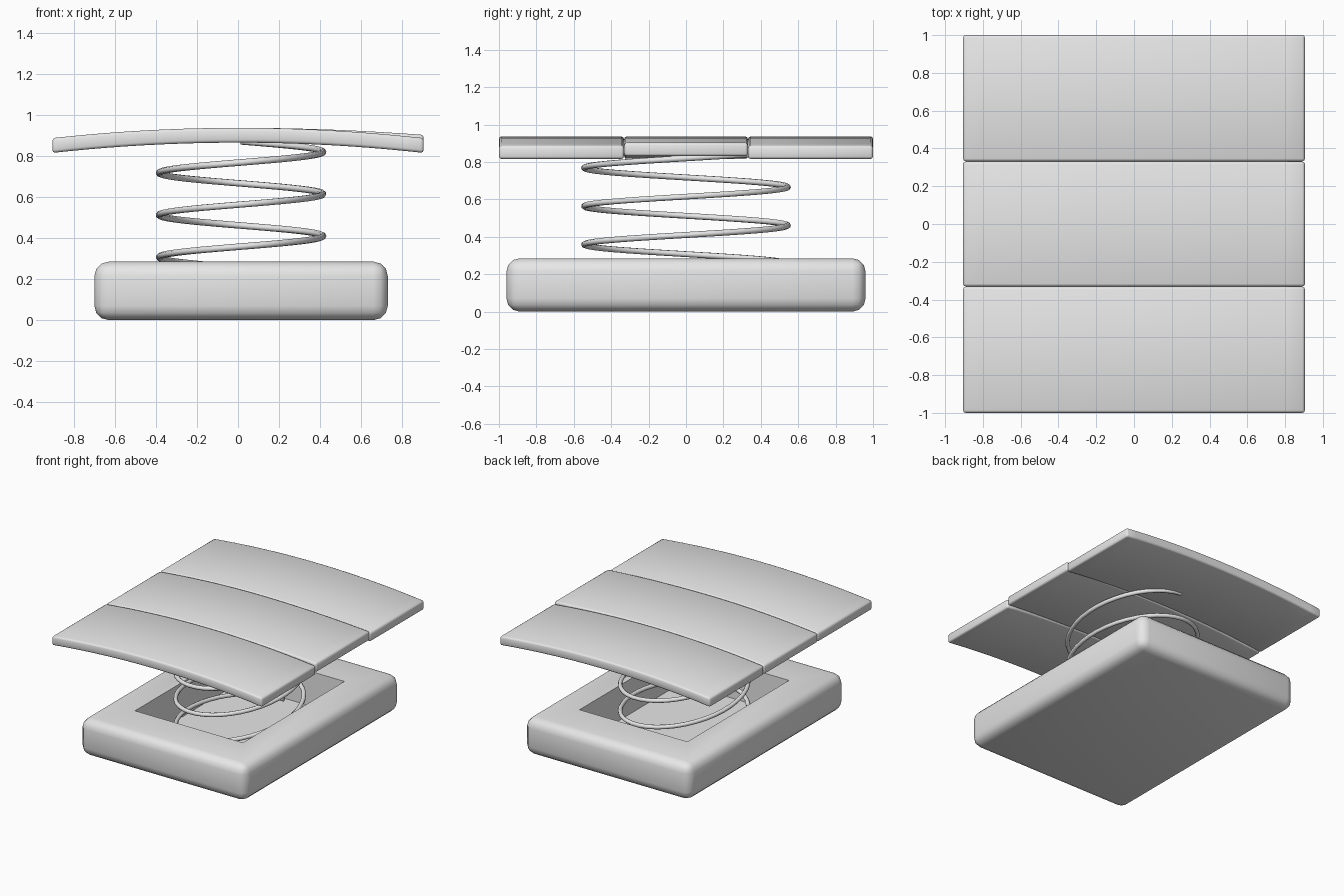
import bpy, bmesh, math
from mathutils import Vector, Matrix

if "Cube" in bpy.data.objects:
    bpy.data.objects.remove(bpy.data.objects["Cube"])

grey = bpy.data.materials.new("plain grey")
grey.diffuse_color = (0.8, 0.8, 0.8, 1)
grey.use_nodes = True
grey.node_tree.nodes["Principled BSDF"].inputs["Base Color"].default_value = grey.diffuse_color


def box(size, centre, bevel, segments):
    """Rounded box as a bmesh."""
    bm = bmesh.new()
    bmesh.ops.create_cube(bm, size=1, matrix=Matrix.Translation(centre) @ Matrix.Diagonal((*size, 1)))
    bmesh.ops.bevel(bm, geom=bm.edges[:], offset=bevel, segments=segments,
                    profile=0.5, affect='EDGES')
    return bm


def finish(bm, name):
    """Turn a bmesh into a smooth shaded object."""
    bmesh.ops.recalc_face_normals(bm, faces=bm.faces[:])
    mesh = bpy.data.meshes.new(name)
    bm.to_mesh(mesh)
    bm.free()
    mesh.materials.append(grey)
    obj = bpy.data.objects.new(name, mesh)
    bpy.context.collection.objects.link(obj)
    bpy.ops.object.select_all(action='DESELECT')
    obj.select_set(True)
    bpy.context.view_layer.objects.active = obj
    bpy.ops.object.shade_smooth_by_angle(angle=math.radians(50))
    return obj


CX = 0.015  # sideways centre of base and spring

# Base: rounded block with a rectangular well in its top
BASE_H = 0.285
bm = box((1.43, 1.92, BASE_H), (CX, 0, BASE_H / 2), 0.07, 3)
top = max((f for f in bm.faces if f.normal.z > 0.99), key=lambda f: f.calc_area())
bmesh.ops.inset_individual(bm, faces=[top], thickness=0.15)
for v in top.verts:
    v.co.x = CX + math.copysign(0.465, v.co.x - CX)
    v.co.y = math.copysign(0.625, v.co.y)
well = bmesh.ops.extrude_discrete_faces(bm, faces=[top])["faces"][0]
for v in well.verts:
    v.co.z = 0.015
finish(bm, "base")

# Spring: oval coil of four turns
curve = bpy.data.curves.new("spring", 'CURVE')
curve.dimensions = '3D'
curve.bevel_depth = 0.016
curve.bevel_resolution = 2
curve.use_fill_caps = True
TURNS, STEPS, PITCH = 4, 40, 0.205
spline = curve.splines.new('POLY')
spline.points.add(TURNS * STEPS)
for i, p in enumerate(spline.points):
    a = math.pi / 2 + 2 * math.pi * i / STEPS
    p.co = (CX + 0.4 * math.cos(a), 0.545 * math.sin(a), 0.051 + PITCH * i / STEPS, 1)
spline.use_smooth = True
curve.materials.append(grey)
spring = bpy.data.objects.new("spring", curve)
bpy.context.collection.objects.link(spring)
bpy.ops.object.select_all(action='DESELECT')
spring.select_set(True)
bpy.context.view_layer.objects.active = spring
bpy.ops.object.convert(target='MESH')

# Seat slats: three bowed boards, the middle one bowed a little less on the right
THICK, TOP = 0.072, 0.937
for name, y, right_bow in (("front_slat", -0.666, 0.061),
                           ("middle_slat", 0.0, 0.042),
                           ("back_slat", 0.666, 0.061)):
    bm = box((1.81, 0.661 if y == 0 else 0.668, THICK), (0, y, TOP - THICK / 2), 0.014, 2)
    for i in range(1, 20):
        bmesh.ops.bisect_plane(bm, geom=bm.verts[:] + bm.edges[:] + bm.faces[:],
                               plane_co=(-0.905 + 1.81 * i / 20, 0, 0), plane_no=(1, 0, 0))
    for v in bm.verts:
        v.co.z -= (right_bow if v.co.x > 0 else 0.061) * v.co.x ** 2
    finish(bm, name)
